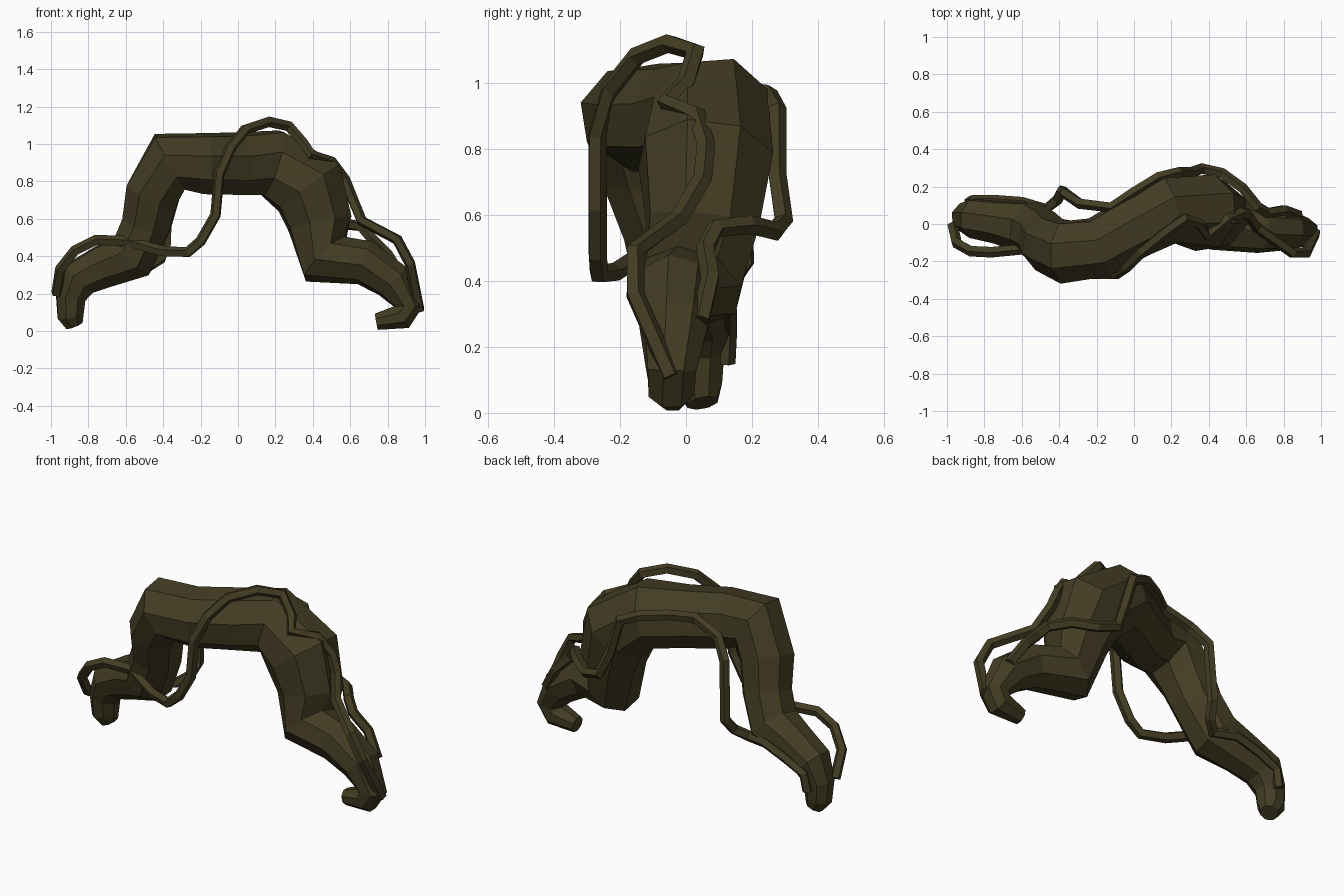
import bpy, bmesh, math
from mathutils import Vector

bark = bpy.data.materials.new("dark olive bark")
bark.diffuse_color = (0.056, 0.046, 0.017, 1)


def tube(name, points, sides, phase=0.0):
    """Flat-faced tube through (x, y, z, radius) points with mitred rings."""
    P = [Vector(p[:3]) for p in points]
    n = len(P)
    bm = bmesh.new()
    rings, up = [], None
    for i, p in enumerate(P):
        a = (P[i] - P[i - 1]).normalized() if i else None
        b = (P[i + 1] - P[i]).normalized() if i < n - 1 else None
        t = (a + b).normalized() if a and b else (a or b)
        if up is None:
            up = Vector((0, 1, 0))
        up = (up - t * up.dot(t)).normalized()      # carried along, no twist
        side = t.cross(up)
        r = points[i][3]
        rings.append([bm.verts.new(p + r * (up * math.cos(w) + side * math.sin(w)))
                      for w in (2 * math.pi * k / sides + phase for k in range(sides))])
    for r0, r1 in zip(rings, rings[1:]):
        for k in range(sides):
            j = (k + 1) % sides
            bm.faces.new((r0[k], r0[j], r1[j], r1[k]))
    bm.faces.new(rings[0])
    bm.faces.new(rings[-1])
    bmesh.ops.recalc_face_normals(bm, faces=bm.faces)
    me = bpy.data.meshes.new(name)
    bm.to_mesh(me)
    bm.free()
    me.materials.append(bark)
    ob = bpy.data.objects.new(name, me)
    bpy.context.collection.objects.link(ob)
    return ob


# thick arched root, left foot to right foot
tube("arched_root", [
    (-0.875, 0.05, 0.03, 0.050), (-0.895, 0.04, 0.08, 0.075), (-0.895, 0.035, 0.18, 0.085),
    (-0.85, 0.03, 0.28, 0.11), (-0.72, 0.01, 0.345, 0.12), (-0.565, -0.02, 0.405, 0.145),
    (-0.49, -0.06, 0.57, 0.14), (-0.455, -0.11, 0.74, 0.155), (-0.365, -0.15, 0.905, 0.175),
    (-0.19, -0.125, 0.895, 0.168), (0.0, -0.02, 0.895, 0.172), (0.18, 0.075, 0.90, 0.19),
    (0.38, 0.06, 0.765, 0.212), (0.44, 0.05, 0.57, 0.18), (0.465, 0.015, 0.385, 0.162),
    (0.68, -0.035, 0.365, 0.122), (0.83, -0.035, 0.265, 0.108), (0.91, -0.045, 0.13, 0.08),
    (0.875, -0.045, 0.075, 0.075), (0.74, -0.04, 0.05, 0.047)], 8, math.pi / 8)

# thin vines: one looping over the front, one along the back
VINE = 0.03
front_path = [
    (-0.97, -0.01, 0.20), (-0.95, -0.10, 0.33), (-0.87, -0.145, 0.43), (-0.76, -0.15, 0.485),
    (-0.60, -0.135, 0.48), (-0.40, -0.22, 0.425), (-0.27, -0.265, 0.42), (-0.20, -0.27, 0.48),
    (-0.12, -0.27, 0.62), (-0.10, -0.27, 0.84), (-0.04, -0.23, 0.98), (0.04, -0.15, 1.08),
    (0.16, -0.05, 1.12), (0.27, 0.03, 1.095), (0.35, 0.00, 1.00), (0.39, -0.06, 0.94),
    (0.50, 0.03, 0.905), (0.57, 0.06, 0.81), (0.61, 0.05, 0.71), (0.66, -0.02, 0.59),
    (0.85, -0.155, 0.49), (0.92, -0.155, 0.36), (0.97, -0.045, 0.11)]
back_path = [
    (-0.88, 0.12, 0.15), (-0.86, 0.125, 0.25), (-0.74, 0.125, 0.31), (-0.60, 0.115, 0.36),
    (-0.47, 0.08, 0.35), (-0.41, 0.13, 0.39), (-0.385, 0.18, 0.46), (-0.37, 0.165, 0.80),
    (-0.29, 0.11, 0.90), (-0.12, 0.09, 0.96), (0.00, 0.17, 0.975), (0.13, 0.25, 0.965),
    (0.24, 0.275, 0.92), (0.30, 0.275, 0.72), (0.36, 0.295, 0.58), (0.47, 0.27, 0.55),
    (0.58, 0.19, 0.57), (0.66, 0.09, 0.56), (0.71, 0.06, 0.50), (0.80, 0.075, 0.41),
    (0.88, 0.045, 0.28)]
for name, path in (("front_vine", front_path), ("back_vine", back_path)):
    tube(name, [p + (VINE,) for p in path], 5)
